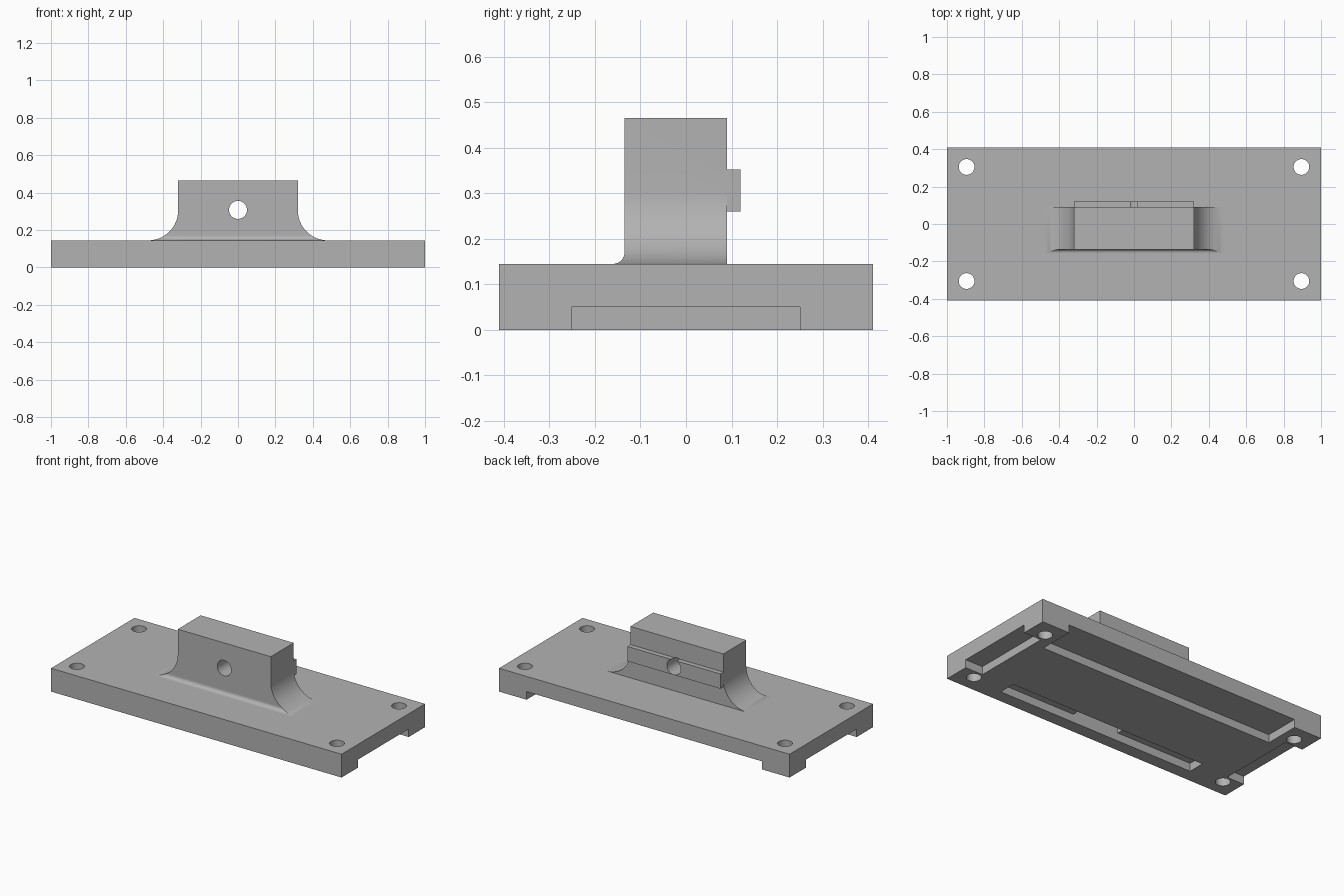
import bpy, bmesh, math

cube = bpy.data.objects.get("Cube")
if cube:
    bpy.data.objects.remove(cube, do_unlink=True)

grey = bpy.data.materials.new("plain grey")
grey.use_nodes = True
colour = (0.45, 0.45, 0.45, 1)
grey.diffuse_color = colour
grey.node_tree.nodes["Principled BSDF"].inputs["Base Color"].default_value = colour


def make_object(name, bm):
    bmesh.ops.recalc_face_normals(bm, faces=bm.faces)
    mesh = bpy.data.meshes.new(name)
    bm.to_mesh(mesh)
    bm.free()
    mesh.materials.append(grey)
    obj = bpy.data.objects.new(name, mesh)
    bpy.context.collection.objects.link(obj)
    return obj


def box(name, x, y, z):
    """Box from (low, high) ranges."""
    bm = bmesh.new()
    bmesh.ops.create_cube(bm, size=1)
    for v in bm.verts:
        v.co = [(lo + hi) / 2 + c * (hi - lo) for c, (lo, hi) in zip(v.co, (x, y, z))]
    return make_object(name, bm)


def cylinder(name, radius, depth, location, along_y=False):
    bm = bmesh.new()
    bmesh.ops.create_cone(bm, cap_ends=True, segments=48, radius1=radius,
                          radius2=radius, depth=depth)
    obj = make_object(name, bm)
    obj.location = location
    if along_y:
        obj.rotation_euler.x = math.pi / 2
    return obj


def combine(target, others, operation):
    bpy.context.view_layer.objects.active = target
    for other in others:
        other.hide_render = True
        mod = target.modifiers.new(operation.lower(), "BOOLEAN")
        mod.operation, mod.object, mod.solver = operation, other, "EXACT"
        bpy.ops.object.modifier_apply(modifier=mod.name)
        bpy.data.objects.remove(other, do_unlink=True)


def smooth(obj):
    bpy.ops.object.select_all(action="DESELECT")
    obj.select_set(True)
    bpy.context.view_layer.objects.active = obj
    bpy.ops.object.shade_smooth_by_angle(angle=math.radians(30))


# Base plate with screw holes, underside notches and a stepped pocket
base_top = 0.145
plate = box("base_plate", (-1, 1), (-0.41, 0.41), (0, base_top))
cutters = [
    box("back_notch", (-0.81, 0.81), (0.19, 0.5), (-0.1, 0.05)),
    box("front_pocket", (-0.68, 0.68), (-0.33, -0.225), (-0.1, 0.05)),
    box("pocket_recess", (-0.16, 0.16), (-0.33, -0.225), (-0.05, 0.1)),
]
for side in (-1, 1):
    ends = sorted((side * 0.88, side * 1.1))
    cutters.append(box("end_notch", ends, (-0.25, 0.25), (-0.1, 0.05)))
    for y in (-0.305, 0.305):
        cutters.append(cylinder("screw_hole", 0.042, 1, (side * 0.895, y, 0)))
combine(plate, cutters, "DIFFERENCE")
smooth(plate)

# Upright block whose sides and front flare into the plate
SIDE_R, FRONT_R, TOP = 0.16, 0.025, 0.465


def flare(height, radius):
    drop = max(radius - height, 0)
    return radius - math.sqrt(radius ** 2 - drop ** 2)


heights = {round(r * (1 - math.cos(math.pi / 2 * i / n)), 5)
           for r, n in ((SIDE_R, 16), (FRONT_R, 8)) for i in range(n + 1)}
levels = [(-0.005, 0)] + [(h, h) for h in sorted(heights)]
levels.append((TOP - base_top, TOP))
bm = bmesh.new()
rings = []
for z, h in levels:
    x = 0.32 + flare(h, SIDE_R)
    front = -0.135 - flare(h, FRONT_R)
    rings.append([bm.verts.new((px, py, base_top + z)) for px, py in
                  ((-x, front), (x, front), (x, 0.09), (-x, 0.09))])
for low, high in zip(rings, rings[1:]):
    for i in range(4):
        j = (i + 1) % 4
        bm.faces.new((low[i], low[j], high[j], high[i]))
bm.faces.new(rings[0])
bm.faces.new(rings[-1])
block = make_object("upright_block", bm)

# Rear rail, then the bore through block and rail
rail = box("rear_rail", (-0.32, 0.32), (0.05, 0.12), (0.26, 0.352))
combine(block, [rail], "UNION")
bore = cylinder("bore", 0.048, 1, (0, 0, 0.308), along_y=True)
bpy.context.view_layer.update()
combine(block, [bore], "DIFFERENCE")
smooth(block)
